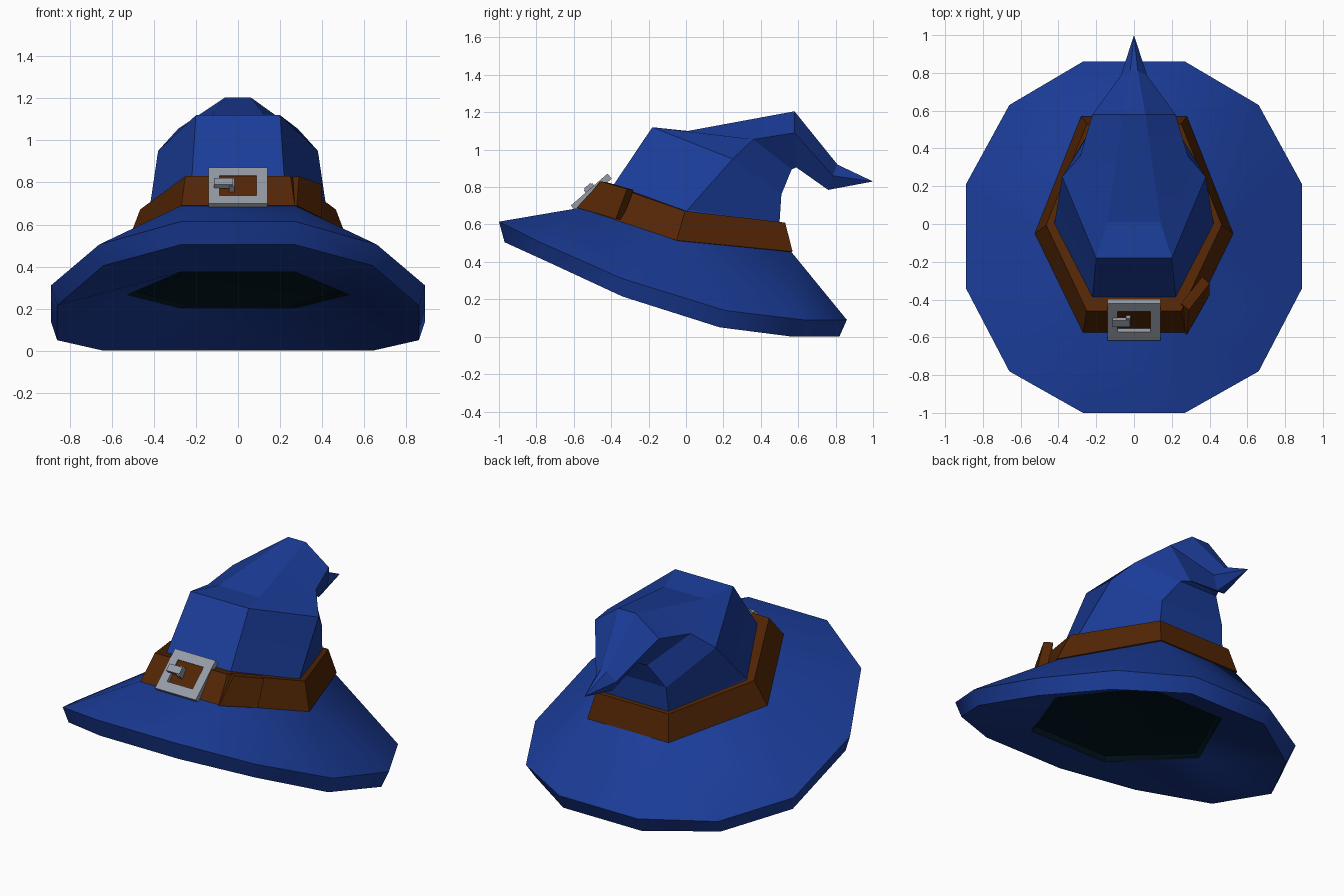
import bpy, bmesh, math
from mathutils import Vector, Matrix

if "Cube" in bpy.data.objects:
    bpy.data.objects.remove(bpy.data.objects["Cube"])


def material(name, col):
    m = bpy.data.materials.new(name)
    m.diffuse_color = (*col, 1)
    m.use_nodes = True
    m.node_tree.nodes["Principled BSDF"].inputs["Base Color"].default_value = m.diffuse_color
    return m


BLUE = material("blue cloth", (0.011, 0.046, 0.32))
DARK = material("dark lining", (0.001, 0.010, 0.019))
BROWN = material("brown leather", (0.088, 0.019, 0.0015))
STEEL = material("grey metal", (0.30, 0.33, 0.38))


def finish(name, bm, mats, angle=30):
    bmesh.ops.recalc_face_normals(bm, faces=bm.faces)
    me = bpy.data.meshes.new(name)
    bm.to_mesh(me)
    bm.free()
    for m in mats:
        me.materials.append(m)
    me.polygons.foreach_set("use_smooth", [True] * len(me.polygons))
    me.set_sharp_from_angle(angle=math.radians(angle))
    ob = bpy.data.objects.new(name, me)
    bpy.context.collection.objects.link(ob)
    return ob


def ring(bm, right):
    """Mirror right-side points (front to back) into a closed ring."""
    pts = list(right) + [(-x, y, z) for x, y, z in reversed(right)]
    return [bm.verts.new(p) for p in pts]


def bridge(bm, a, b, mat=0):
    """Join two rings; a ring with half as many points takes two per corner."""
    n = max(len(a), len(b))
    pick = lambda r, i: r[(i % n) * len(r) // n]
    for i in range(n):
        vs = [pick(a, i), pick(a, i + 1), pick(b, i + 1), pick(b, i)]
        f = bm.faces.new(list(dict.fromkeys(vs)))
        f.material_index = mat


# brim: top slope, rim edge, underside and dark head opening
bm = bmesh.new()
inner = ring(bm, [(.27, -.56, .69), (.51, -.05, .52), (.27, .56, .457)])
rim_top = ring(bm, [(.27, -1, .615), (.66, -.78, .505), (.89, -.34, .31),
                    (.89, .21, .14), (.66, .63, .09), (.27, .86, .09)])
rim_low = ring(bm, [(.27, -.97, .505), (.64, -.75, .405), (.86, -.34, .215),
                    (.86, .18, .05), (.64, .57, 0), (.27, .82, 0)])
hole = [(.27, -.58, .375), (.53, -.06, .265), (.27, .45, .20)]
opening = ring(bm, hole)
lining = ring(bm, [(x * .95, y * .95, z + .02) for x, y, z in hole])
for a, b in ((inner, rim_top), (rim_top, rim_low), (rim_low, opening)):
    bridge(bm, a, b)
bridge(bm, opening, lining, 1)
bm.faces.new(lining).material_index = 1
finish("brim", bm, [BLUE, DARK], 35)

# crown: six-sided rings bending backwards to the drooping tip
bm = bmesh.new()
sections = [
    [(.25, -.51, .66), (.47, -.03, .51), (.25, .52, .45)],
    [(.22, -.385, .815), (.42, .01, .68), (.23, .50, .61)],
    [(.20, -.18, 1.12), (.38, .25, .95), (.22, .51, .76)],
    [(.14, .01, 1.10), (.285, .36, 1.055), (.13, .565, .895)],
    [(.06, .58, 1.205), (.22, .58, 1.09), (.08, .59, .905)],
    [(.02, .81, .92), (.07, .785, .86), (.025, .76, .785)],
]
rings = [ring(bm, s) for s in sections]
for a, b in zip(rings, rings[1:]):
    bridge(bm, a, b)
bm.faces.new(rings[0])
tip = bm.verts.new((0, 1, .83))
for i in range(6):
    bm.faces.new((rings[-1][i], rings[-1][(i + 1) % 6], tip))
finish("crown", bm, [BLUE], 10)

# hat band: sloped outer wall with a thin top ledge
bm = bmesh.new()
rings = [ring(bm, s) for s in (
    [(.27, -.575, .69), (.525, -.05, .515), (.28, .57, .455)],
    [(.25, -.46, .83), (.465, -.005, .672), (.25, .53, .61)],
    [(.215, -.375, .81), (.41, .01, .67), (.215, .49, .61)],
    [(.24, -.50, .67), (.46, -.03, .50), (.24, .51, .44)])]
for i in range(4):
    bridge(bm, rings[i], rings[(i + 1) % 4])
finish("hat_band", bm, [BROWN], 20)

# loose strap end folded round the front right corner
bm = bmesh.new()
outer = [(.28, -.585, .69), (.40, -.375, .63), (.40, -.315, .79), (.29, -.455, .83)]
a = [bm.verts.new(p) for p in outer]
b = [bm.verts.new(Vector(p) + Vector((-.04, .035, -.005))) for p in outer]
bridge(bm, a, b)
bm.faces.new(a)
bm.faces.new(b)
finish("strap_end", bm, [BROWN], 20)

# buckle frame and prong, in a plane leaning back with the band
lean = Matrix.Translation((0, -.508, .775)) @ Matrix.Rotation(math.radians(41), 4, 'X')


def box(bm, centre, size):
    bmesh.ops.create_cube(bm, size=1, matrix=lean @ Matrix.Translation(centre)
                          @ Matrix.Diagonal((*size, 1)))


bm = bmesh.new()
frames = []
for w, h, d in ((.14, .13, -.02), (.14, .13, .015), (.088, .072, .015), (.088, .072, -.02)):
    frames.append([bm.verts.new(lean @ Vector((sx * w, sy * h, d)))
                   for sx, sy in ((-1, -1), (1, -1), (1, 1), (-1, 1))])
for i in range(4):
    bridge(bm, frames[i], frames[(i + 1) % 4])
finish("buckle_frame", bm, [STEEL])

bm = bmesh.new()
box(bm, (-.068, .005, .024), (.09, .045, .026))
box(bm, (-.03, .005, .005), (.025, .06, .05))
finish("buckle_prong", bm, [STEEL])
